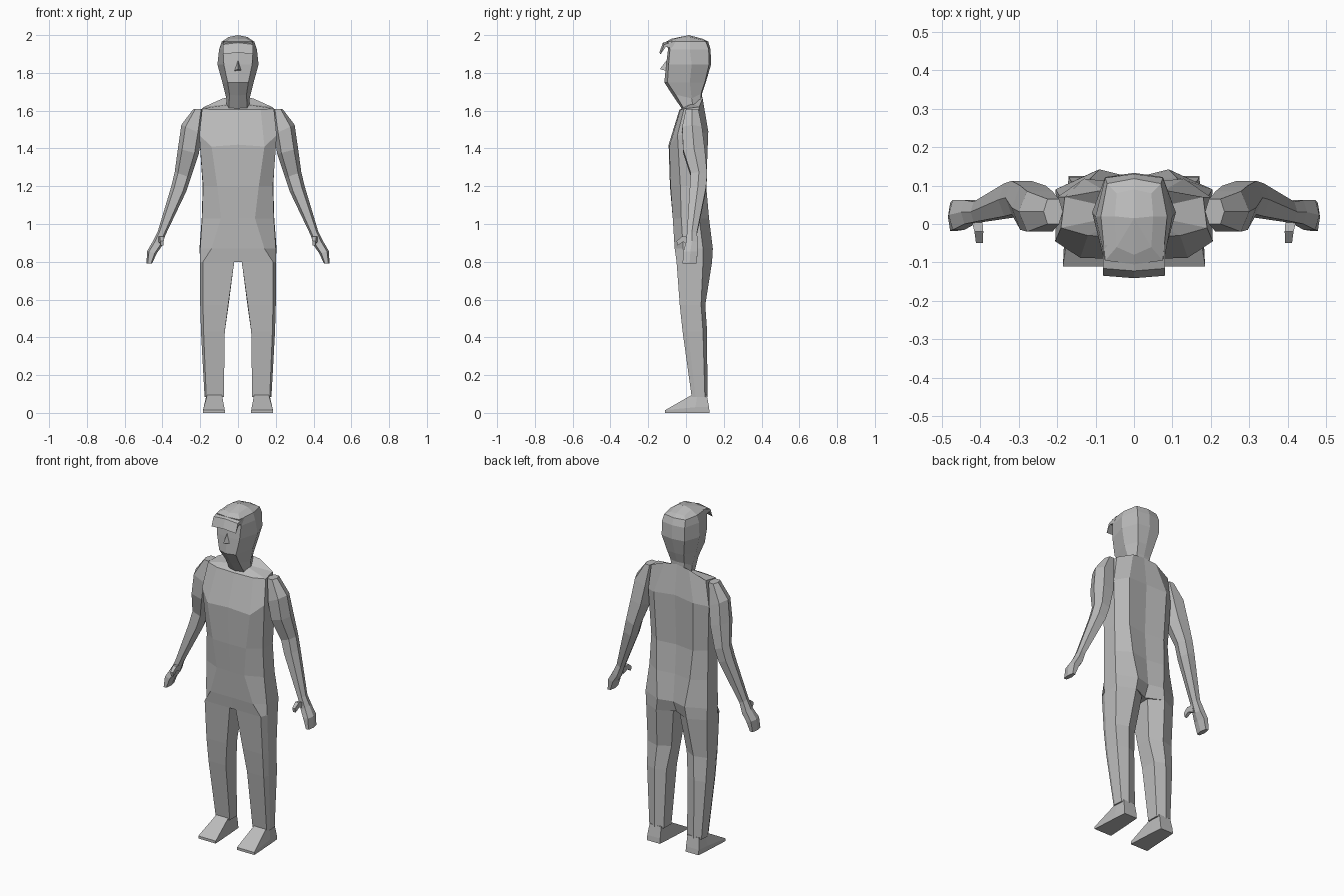
import bpy, bmesh
from mathutils import Vector

grey = bpy.data.materials.new("plain_grey")
grey.diffuse_color = (0.5, 0.5, 0.5, 1)


def finish(name, bm, mirror=False):
    bmesh.ops.recalc_face_normals(bm, faces=bm.faces)
    me = bpy.data.meshes.new(name)
    bm.to_mesh(me)
    bm.free()
    me.materials.append(grey)
    ob = bpy.data.objects.new(name, me)
    bpy.context.collection.objects.link(ob)
    if mirror:
        ob.modifiers.new("mirror", 'MIRROR')
        ob.modifiers["mirror"].use_mirror_merge = False
    return ob


def loft(name, rings, mirror=False, apex=None, cap_start=True, cap_end=True):
    """Skin a stack of equal-length point rings; optional apex closes the end."""
    bm = bmesh.new()
    vs = [[bm.verts.new(p) for p in r] for r in rings]
    n = len(vs[0])
    for a, b in zip(vs, vs[1:]):
        for i in range(n):
            j = (i + 1) % n
            bm.faces.new((a[i], a[j], b[j], b[i]))
    if cap_start:
        bm.faces.new(vs[0][::-1])
    if apex:
        tip = bm.verts.new(apex)
        for i in range(n):
            bm.faces.new((vs[-1][i], vs[-1][(i + 1) % n], tip))
    elif cap_end:
        bm.faces.new(vs[-1])
    return finish(name, bm, mirror)


def symmetric(half):
    """Half ring from front centre to back centre, completed across x = 0."""
    return half + [(-x, y, z) for x, y, z in half[-2:0:-1]]


def flat(z, pts):
    return [(x, y, z) for x, y in pts]


# Torso: half rings from crotch to shoulders
torso = [
    flat(0.80, [(0, -.05), (.185, -.05), (.2, -.01), (.2, .09), (.1, .138), (0, .09)]),
    flat(0.87, [(0, -.058), (.14, -.06), (.2, -.015), (.204, .09), (.09, .142), (0, .12)]),
    flat(1.03, [(0, -.07), (.09, -.07), (.19, -.025), (.192, .07), (.11, .122), (0, .105)]),
    flat(1.20, [(0, -.085), (.11, -.082), (.185, -.03), (.187, .06), (.12, .107), (0, .092)]),
    [(0, -.092, 1.42), (.14, -.088, 1.41), (.205, -.045, 1.47),
     (.2, .07, 1.47), (.13, .118, 1.49), (0, .105, 1.5)],
    [(0, -.035, 1.605), (.12, -.03, 1.605), (.19, -.01, 1.61),
     (.18, .07, 1.62), (.08, .088, 1.665), (0, .085, 1.675)],
]
loft("torso", [symmetric(r) for r in torso], apex=(0, .03, 1.64))

# Legs
legs = [
    flat(0.80, [(.02, -.05), (.185, -.05), (.2, -.01), (.2, .09), (.1, .138), (.02, .09)]),
    flat(0.57, [(.052, -.03), (.185, -.033), (.2, 0), (.197, .08), (.12, .102), (.05, .065)]),
    flat(0.43, [(.07, -.015), (.182, -.018), (.196, .01), (.194, .09), (.13, .112), (.07, .085)]),
    flat(0.085, [(.075, .03), (.168, .03), (.177, .05), (.172, .1), (.13, .113), (.077, .1)]),
]
loft("leg", legs, mirror=True, cap_start=False)

# Feet: wedge running from ankle down to a thin wide toe
feet = [
    flat(0, [(.07, -.11), (.185, -.11), (.175, .06), (.17, .125), (.085, .125), (.08, .06)]),
    [(.07, -.11, .015), (.185, -.11, .015), (.177, .05, .03),
     (.17, .122, .03), (.085, .122, .03), (.08, .05, .03)],
    flat(0.095, [(.085, .03), (.163, .03), (.167, .06), (.163, .11), (.087, .11), (.083, .06)]),
]
loft("foot", feet, mirror=True)


def hexagon(x0, x1, y0, y1, z, tilt=0.0):
    """Six-sided section; tilt lowers the inner side and raises the outer."""
    w, ym = x1 - x0, (y0 + y1) / 2
    pts = [(x0, ym), (x0 + .2 * w, y0), (x1 - .2 * w, y0),
           (x1, ym), (x1 - .2 * w, y1), (x0 + .2 * w, y1)]
    return [(x, y, z + tilt * ((x - x0) / w - .5)) for x, y in pts]


# Arms and hands: x range, y range, height, tilt
arms = [
    (.185, .235, 0, .065, 1.61, 0),
    (.19, .30, -.02, .085, 1.50, .05),
    (.208, .318, -.015, .10, 1.385, .03),
    (.25, .335, .025, .112, 1.26, .03),
    (.275, .353, .02, .106, 1.185, .03),
    (.385, .425, .005, .058, .95, .02),
    (.405, .45, 0, .062, .895, .03),
    (.43, .482, -.015, .062, .85, .01),
    (.455, .484, -.018, .055, .79, 0),
]
loft("arm", [hexagon(*a) for a in arms], mirror=True)

# Thumbs
thumb = [
    [(.395, .02, .93), (.425, .02, .93), (.425, .02, .89), (.40, .02, .89)],
    [(.392, -.02, .935), (.415, -.02, .935), (.415, -.015, .905), (.395, -.015, .905)],
    [(.393, -.05, .91), (.411, -.05, .91), (.411, -.045, .885), (.395, -.045, .885)],
]
loft("thumb", thumb, mirror=True)

# Neck and head
head = [
    flat(1.60, [(0, -.015), (.05, -.005), (.06, .04), (.04, .078), (0, .08)]),
    [(0, -.07, 1.68), (.045, -.055, 1.685), (.062, .03, 1.665), (.045, .08, 1.69), (0, .085, 1.69)],
    flat(1.75, [(0, -.115), (.055, -.098), (.083, .02), (.055, .1), (0, .105)]),
    flat(1.845, [(0, -.105), (.075, -.092), (.109, .03), (.075, .122), (0, .133)]),
    flat(1.925, [(0, -.095), (.08, -.085), (.1, .02), (.075, .12), (0, .13)]),
    flat(1.965, [(0, -.105), (.075, -.095), (.086, .02), (.07, .105), (0, .118)]),
    [(0, -.08, 1.98), (.045, -.06, 1.98), (.05, .02, 1.99), (.045, .08, 1.975), (0, .09, 1.98)],
]
loft("head", [symmetric(r) for r in head], apex=(0, .015, 2.0))

# Nose
bm = bmesh.new()
n = [bm.verts.new(p) for p in [(0, -.1, 1.87), (0, -.139, 1.82), (-.02, -.1, 1.81), (.02, -.1, 1.81)]]
for f in [(0, 1, 2), (0, 3, 1), (1, 3, 2), (0, 2, 3)]:
    bm.faces.new([n[i] for i in f])
finish("nose", bm)

# Fringe: thin folded tuft of hair over the forehead
bm = bmesh.new()
profile = [(-.06, 1.978), (-.122, 1.96), (-.141, 1.908), (-.113, 1.948), (-.08, 1.94)]
cols = [[bm.verts.new((x, y + abs(x) * .08, z - abs(x) * .12)) for y, z in profile]
        for x in (-.08, 0, .08)]
for a, b in zip(cols, cols[1:]):
    for i in range(5):
        j = (i + 1) % 5
        bm.faces.new((a[i], a[j], b[j], b[i]))
bm.faces.new(cols[0])
bm.faces.new(cols[2])
finish("fringe", bm)
